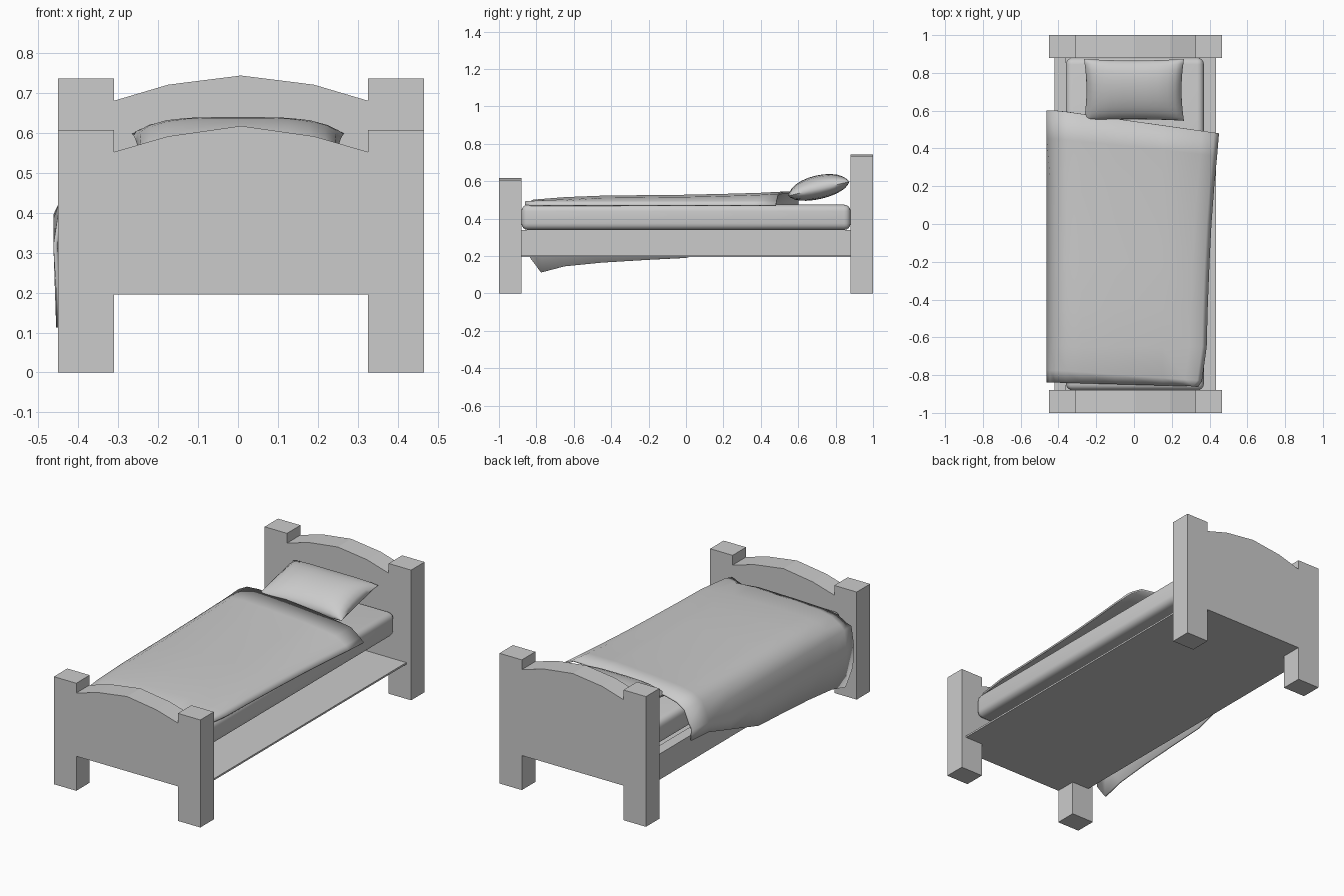
import bpy, bmesh, math
from mathutils import Matrix, Vector

if "Cube" in bpy.data.objects:
    bpy.data.objects.remove(bpy.data.objects["Cube"])


def finish(name, bm, smooth=False):
    bmesh.ops.recalc_face_normals(bm, faces=bm.faces)
    mesh = bpy.data.meshes.new(name)
    bm.to_mesh(mesh)
    bm.free()
    obj = bpy.data.objects.new(name, mesh)
    bpy.context.collection.objects.link(obj)
    if smooth:
        bpy.ops.object.select_all(action='DESELECT')
        obj.select_set(True)
        bpy.context.view_layer.objects.active = obj
        bpy.ops.object.shade_smooth_by_angle(angle=math.radians(50))
    return obj


def box(name, lo, hi, bevel=0.0):
    bm = bmesh.new()
    bmesh.ops.create_cube(bm, size=1)
    for v in bm.verts:
        v.co = Vector([(a + b) / 2 + c * (b - a) for a, b, c in zip(lo, hi, v.co)])
    if bevel:
        bmesh.ops.bevel(bm, geom=list(bm.edges), offset=bevel, segments=4,
                        profile=0.5, affect='EDGES')
    return finish(name, bm, bool(bevel))


def board(name, y0, y1, post, side, shoulder, crown):
    """Posts and arched panel as one outline, extruded along y."""
    outline = [(-.45, 0), (-.31, 0), (-.31, .195), (.325, .195), (.325, 0), (.465, 0),
               (.465, post), (.325, post), (.325, side), (.19, shoulder), (.0075, crown),
               (-.175, shoulder), (-.31, side), (-.31, post), (-.45, post)]
    bm = bmesh.new()
    face = bm.faces.new([bm.verts.new((x, y0, z)) for x, z in outline])
    ext = bmesh.ops.extrude_face_region(bm, geom=[face], use_keep_orig=True)
    bmesh.ops.translate(bm, vec=(0, y1 - y0, 0),
                        verts=[g for g in ext['geom'] if isinstance(g, bmesh.types.BMVert)])
    return finish(name, bm)


# Bed ends
board("footboard", -1, -.88, .607, .552, .591, .617)
board("headboard", .88, 1, .735, .68, .72, .743)

# Frame: floor plate and the rail on the left (the right side is open)
box("bed_floor", (-.42, -.88, .195), (.435, .88, .205))
box("left_rail", (-.42, -.88, .205), (-.36, .88, .34))

# Mattress
box("mattress", (-.36, -.88, .34), (.37, .88, .475), .035)

# Blanket: stations of (y right, y left, right edge x, top z, hanging hem z)
stations = [(-.86, -.84, .34, .485, .20), (-.83, -.775, .36, .502, .112),
            (-.65, -.65, .385, .515, .145), (-.45, -.45, .39, .523, .165),
            (-.2, -.2, .40, .526, .18), (0, 0, .41, .528, .19),
            (.2, .25, .425, .533, .265), (.36, .45, .44, .538, .325),
            (.48, .60, .45, .545, .335)]
bm = bmesh.new()
rows = []
for yr, yl, xr, top, hem in stations:
    section = [(xr, .475), (xr - .025, .495), (xr - .09, top - .012), (.15, top), (-.1, top),
               (-.28, top - .003), (-.36, top - .015), (-.415, top - .045),
               (-.445, .43), (-.462, max(.32, hem + .06)), (-.455, hem)]
    row = []
    for x, z in section:
        t = min(1, max(0, (xr - x) / (xr + .4)))
        row.append(bm.verts.new((x, yr + (yl - yr) * t, z)))
    rows.append(row)
for a, b in zip(rows, rows[1:]):
    for i in range(len(a) - 1):
        bm.faces.new((a[i], a[i + 1], b[i + 1], b[i]))
blanket = finish("blanket", bm, True)
blanket.data.update()
# thickness goes to the inner side of the cloth
up = sum(p.normal.z for p in blanket.data.polygons) > 0
solid = blanket.modifiers.new("thickness", 'SOLIDIFY')
solid.thickness = .01
solid.offset = -1 if up else 1

# Pillow: two bulging sheets sewn along a slightly pinched seam, tilted at the headboard
n = 12
bm = bmesh.new()
for side in (1, -1):
    bulge = .072 if side > 0 else .055
    grid = []
    for j in range(n + 1):
        v = math.sin((j / n - .5) * math.pi)
        row = []
        for i in range(n + 1):
            u = math.sin((i / n - .5) * math.pi)
            x = .265 * u * (1 - .05 * (1 - v * v))
            y = .168 * v * (1 - .05 * (1 - u * u))
            h = max(0, (1 - u ** 4) * (1 - v * v)) ** .5
            row.append(bm.verts.new((x, y, side * bulge * h)))
        grid.append(row)
    for a, b in zip(grid, grid[1:]):
        for i in range(n):
            bm.faces.new((a[i], a[i + 1], b[i + 1], b[i]))
bmesh.ops.remove_doubles(bm, verts=bm.verts, dist=.0005)
bmesh.ops.transform(bm, verts=bm.verts, matrix=Matrix.Translation((0, .71, .56))
                    @ Matrix.Rotation(math.radians(13), 4, 'X'))
finish("pillow", bm, True)
